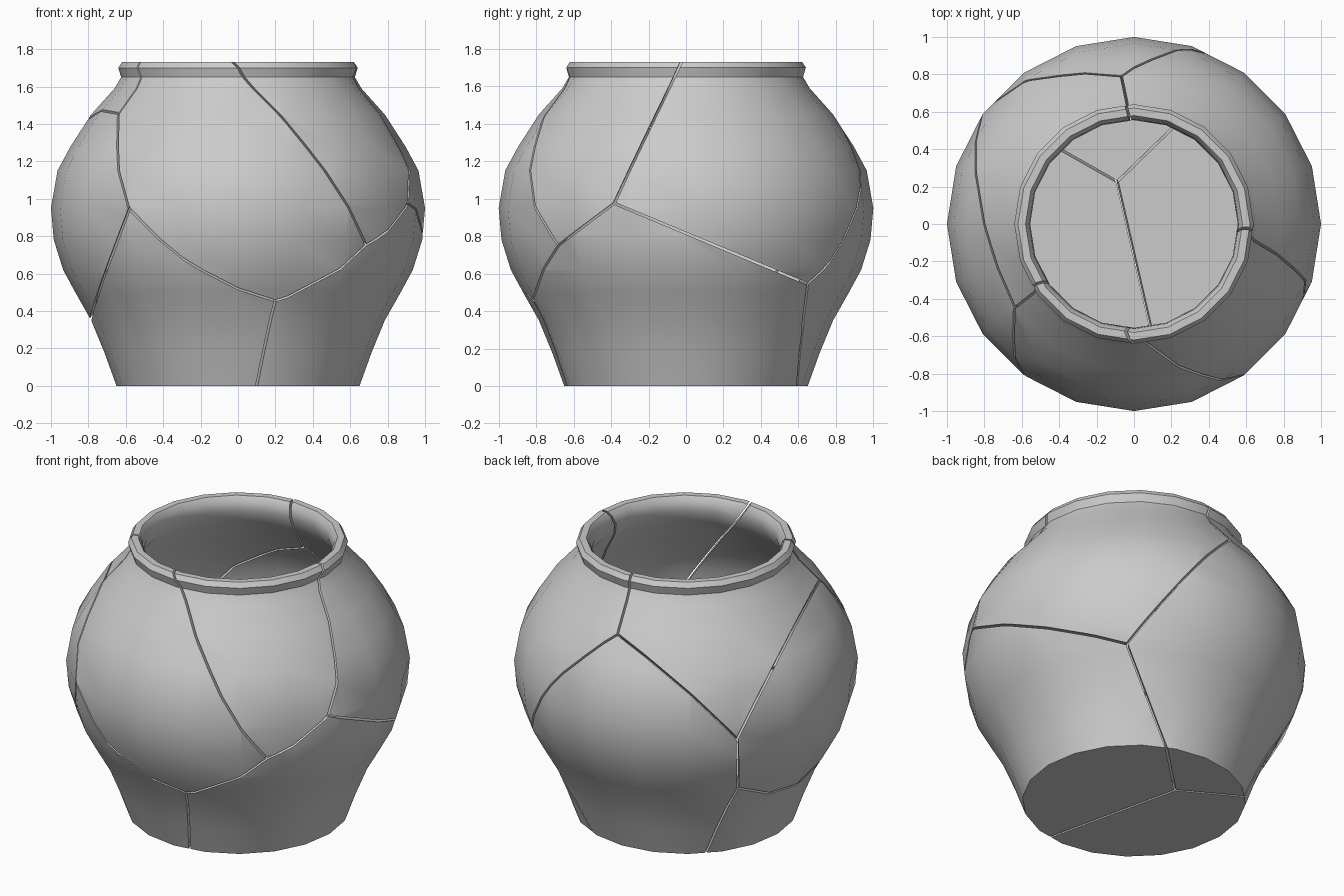
import bpy, bmesh
from math import cos, sin, pi, radians
from mathutils import Vector

if "Cube" in bpy.data.objects:
    bpy.data.objects.remove(bpy.data.objects["Cube"])

SIDES = 20
GAP = 0.012

# Closed wall section (radius, height): outside upward, over the rim, inside down
PROFILE = [
    (0.65, 0.0), (0.715, 0.18), (0.785, 0.35), (0.87, 0.50), (0.935, 0.62),
    (0.985, 0.78), (1.0, 0.95), (0.965, 1.15), (0.895, 1.28), (0.785, 1.45),
    (0.66, 1.59), (0.625, 1.65), (0.64, 1.70), (0.62, 1.73),
    (0.58, 1.73), (0.56, 1.70), (0.555, 1.64), (0.60, 1.55), (0.72, 1.40),
    (0.83, 1.24), (0.895, 1.12), (0.93, 0.94), (0.915, 0.78), (0.87, 0.64),
    (0.80, 0.51), (0.71, 0.36), (0.65, 0.20), (0.59, 0.07),
]

# Centre of each broken piece, with a bias that shrinks the piece
SHARDS = {
    "shard_base_left": ((-0.354, -0.144, 0.562), 0),
    "shard_base_right": ((0.419, 0.034, 0.462), 0),
    "shard_base_back": ((-0.005, 0.471, 0.688), 0),
    "shard_rim_back_right": ((0.419, 0.275, 1.040), 0),
    "shard_rim_front": ((0.127, -0.839, 1.325), 0),
    "shard_rim_front_right": ((0.391, -0.735, 1.510), 0),
    "shard_rim_back_left": ((-0.150, 0.110, 1.000), 0),
    "shard_side_left": ((-0.750, -0.130, 0.720), 0.1),
}


def make_pot():
    """Turn the profile into a hollow pot with a closed floor."""
    bm = bmesh.new()
    rings = []
    for r, z in PROFILE:
        rings.append([bm.verts.new((r * cos(2 * pi * k / SIDES),
                                    r * sin(2 * pi * k / SIDES), z))
                      for k in range(SIDES)])
    for a, b in zip(rings, rings[1:]):
        for k in range(SIDES):
            n = (k + 1) % SIDES
            bm.faces.new((a[k], a[n], b[n], b[k]))
    bm.faces.new(rings[0][::-1])
    bm.faces.new(rings[-1])
    return bm


def cut_away(bm, point, normal):
    """Remove everything beyond a plane and close the break surface."""
    geom = bm.verts[:] + bm.edges[:] + bm.faces[:]
    bmesh.ops.bisect_plane(bm, geom=geom, dist=1e-5, plane_co=point,
                           plane_no=normal, clear_outer=True)
    edges = [e for e in bm.edges if e.is_boundary]
    if edges:
        bmesh.ops.triangle_fill(bm, edges=edges, use_beauty=True,
                                use_dissolve=False, normal=normal)


pot = make_pot()

# Cut one copy of the pot down to each shard, leaving thin cracks between
for name, (seed, bias) in SHARDS.items():
    bm = pot.copy()
    s = Vector(seed)
    for other, (seed2, bias2) in SHARDS.items():
        if other == name:
            continue
        t = Vector(seed2)
        d = t - s
        offset = (t.length_squared + bias2 - s.length_squared - bias) / (2 * d.length)
        n = d.normalized()
        cut_away(bm, n * (offset - GAP / 2), n)
    bmesh.ops.recalc_face_normals(bm, faces=bm.faces[:])
    mesh = bpy.data.meshes.new(name)
    bm.to_mesh(mesh)
    bm.free()
    mesh.shade_smooth()
    mesh.set_sharp_from_angle(angle=radians(40))
    bpy.context.collection.objects.link(bpy.data.objects.new(name, mesh))

pot.free()
